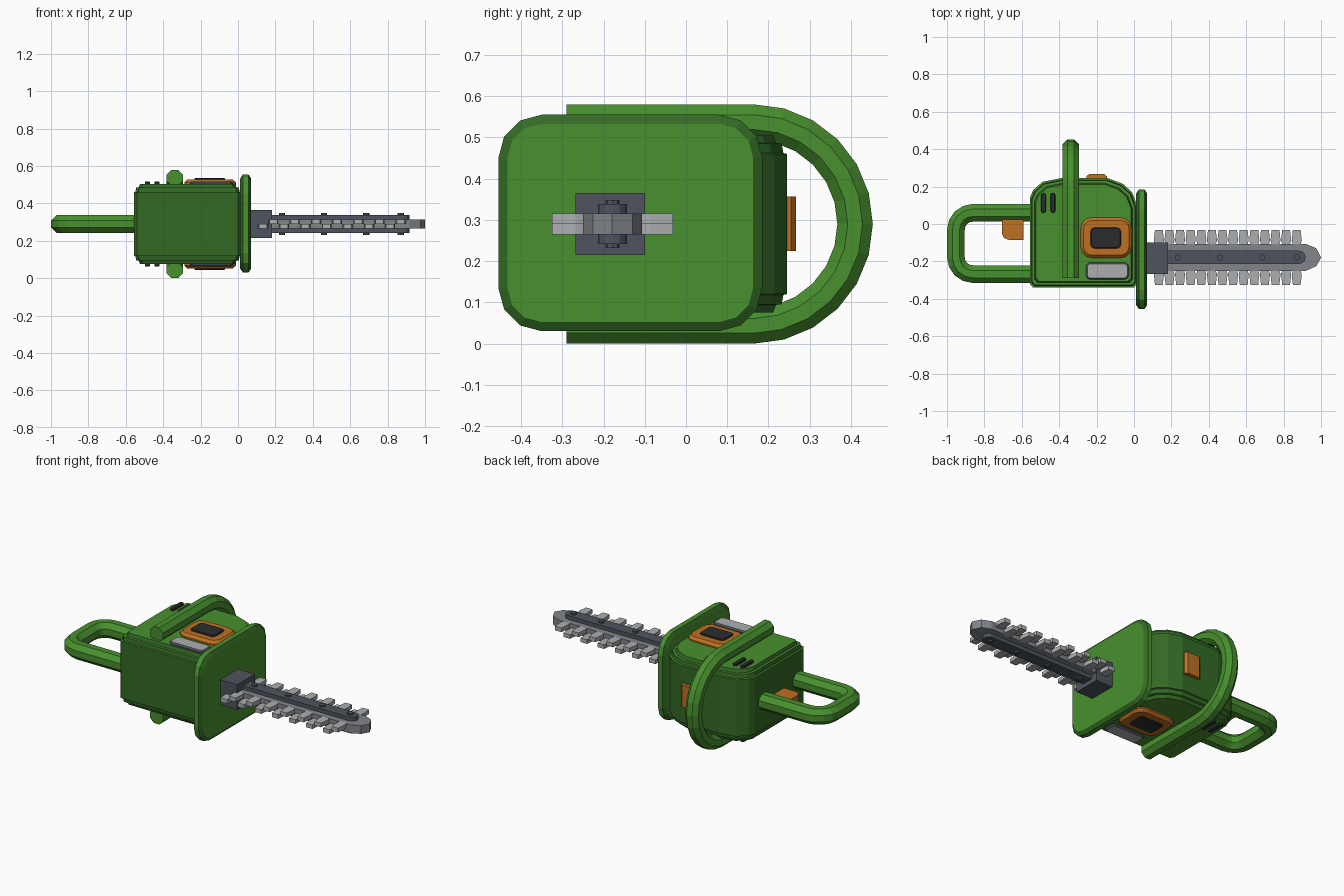
import bpy, bmesh, math
from mathutils import Vector

if "Cube" in bpy.data.objects:
    bpy.data.objects.remove(bpy.data.objects["Cube"])

ZC = 0.29  # mid height; the model mirrors above and below it


def material(name, r, g, b):
    m = bpy.data.materials.new(name)
    lin = [((c / 255 + 0.055) / 1.055) ** 2.4 for c in (r, g, b)]
    m.diffuse_color = (*lin, 1)
    m.use_nodes = True
    m.node_tree.nodes["Principled BSDF"].inputs["Base Color"].default_value = m.diffuse_color
    return m


GREEN = material("green", 72, 144, 46)
DARK_GREEN = material("dark green", 51, 106, 37)
ORANGE = material("orange", 190, 112, 34)
GREY = material("dark grey", 78, 85, 94)
STEEL = material("steel", 130, 133, 138)
SILVER = material("light grey", 172, 174, 176)
BLACK = material("black", 42, 44, 47)


def loft(name, rings, mats, rule=None):
    """Skin a list of equal-length point rings and cap both ends."""
    bm = bmesh.new()
    rows = [[bm.verts.new(p) for p in ring] for ring in rings]
    n = len(rows[0])
    for a, b in zip(rows, rows[1:]):
        for i in range(n):
            bm.faces.new((a[i], a[(i + 1) % n], b[(i + 1) % n], b[i]))
    bm.faces.new(rows[0][::-1])
    bm.faces.new(rows[-1])
    bmesh.ops.recalc_face_normals(bm, faces=bm.faces)
    bm.normal_update()
    if rule:
        for f in bm.faces:
            f.material_index = rule(f.normal)
    me = bpy.data.meshes.new(name)
    bm.to_mesh(me)
    bm.free()
    for m in mats:
        me.materials.append(m)
    ob = bpy.data.objects.new(name, me)
    bpy.context.collection.objects.link(ob)
    return ob


def rounded(u0, u1, v0, v1, r, seg=3):
    """Rounded rectangle outline."""
    pts = []
    for cu, cv, a0 in ((u1 - r, v1 - r, 0), (u0 + r, v1 - r, 90),
                       (u0 + r, v0 + r, 180), (u1 - r, v0 + r, 270)):
        for k in range(seg + 1):
            a = math.radians(a0 + 90 * k / seg)
            pts.append((cu + r * math.cos(a), cv + r * math.sin(a)))
    return pts


def slab(name, outline, z0, z1, mats, rule=None):
    return loft(name, [[(x, y, z) for x, y in outline] for z in (z0, z1)], mats, rule)


def pad(name, x0, x1, y0, y1, r, h0, h1, bev, mats, rule=None):
    """Bevelled pad on the top face and its mirror on the underside."""
    for side, s in (("top", 1), ("bottom", -1)):
        rings = [[(x, y, ZC + s * h) for x, y in
                  rounded(x0 + d, x1 - d, y0 + d, y1 - d, max(r - d, 0.004))]
                 for h, d in ((h0, 0), (h1 - bev, 0), (h1, bev))]
        loft(f"{name}_{side}", rings, mats, rule)


def tube(name, path, normal, r, mat):
    """Octagonal bar swept along a flat path."""
    normal, path, rings = Vector(normal), [Vector(p) for p in path], []
    for i, p in enumerate(path):
        d0 = (p - path[max(i - 1, 0)]).normalized()
        d1 = (path[min(i + 1, len(path) - 1)] - p).normalized()
        side = (d0 + d1).normalized().cross(normal)
        rings.append([p + r / math.cos(math.pi / 8) *
                      (side * math.cos(a) + normal * math.sin(a))
                      for a in [math.pi / 8 + k * math.pi / 4 for k in range(8)]])
    return loft(name, rings, [mat])


# Motor body with stepped panels above and below
outline = [(-0.54, -0.34), (0.0, -0.34), (0.017, -0.32), (0.017, 0.1), (-0.01, 0.17),
           (-0.06, 0.215), (-0.14, 0.245), (-0.39, 0.245), (-0.49, 0.225),
           (-0.54, 0.18), (-0.557, 0.14), (-0.557, -0.32)]
steps = [(1, 0.17), (0.97, 0.172), (0.955, 0.195), (0.91, 0.196), (0.885, 0.215)]
steps = [(s, -h) for s, h in steps[::-1]] + steps
loft("motor_body", [[(-0.27 + (x + 0.27) * s, -0.05 + (y + 0.05) * s, ZC + h)
                     for x, y in outline] for s, h in steps],
     [DARK_GREEN, GREEN], lambda n: int(abs(n.z) > 0.6))

# Front guard plate with bevelled rim
rings = []
for x, d in ((0.012, 0.022), (0.026, 0), (0.056, 0), (0.07, 0.022)):
    rings.append([(x, y, z) for y, z in
                  rounded(-0.455 + d, 0.185 - d, 0.03 + d, 0.555 - d, 0.105 - d)])
loft("hand_guard", rings, [GREEN, DARK_GREEN], lambda n: int(0.2 < abs(n.x) < 0.95))

# Wrap-around front handle
R = 0.247
path = [(-0.338, -0.29, ZC + R)]
for k in range(13):
    a = math.radians(90 - 15 * k)
    path.append((-0.338, 0.163 + R * math.cos(a), ZC + R * math.sin(a)))
path.append((-0.338, -0.29, ZC - R))
tube("front_handle", path, (1, 0, 0), 0.043, GREEN)

# Rear handle loop
path = [(-0.53, 0.06, ZC)]
for cy, a0 in ((-0.03, 90), (-0.178, 180)):
    for k in range(5):
        a = math.radians(a0 + 22.5 * k)
        path.append((-0.862 + 0.09 * math.cos(a), cy + 0.09 * math.sin(a), ZC))
path.append((-0.53, -0.268, ZC))
tube("rear_handle", path, (0, 0, 1), 0.047, GREEN)

# Trigger and rear button
slab("trigger", [(-0.705, 0.03), (-0.59, 0.03), (-0.59, -0.085), (-0.67, -0.085),
                 (-0.695, -0.075), (-0.705, -0.055)], ZC - 0.03, ZC + 0.03, [ORANGE])
slab("rear_button", [(-0.255, 0.23), (-0.145, 0.23), (-0.145, 0.255), (-0.16, 0.267),
                     (-0.24, 0.267), (-0.255, 0.255)], 0.225, 0.357, [ORANGE])

# Covers and vents on both faces
pad("air_cover", -0.285, -0.012, -0.182, 0.035, 0.06, 0.2, 0.238, 0.015, [ORANGE])
pad("air_filter", -0.232, -0.07, -0.13, -0.02, 0.02, 0.23, 0.246, 0.004, [BLACK])
pad("fuel_cover", -0.257, -0.028, -0.297, -0.205, 0.025, 0.17, 0.228, 0.008,
    [GREY, SILVER], lambda n: int(abs(n.z) > 0.9))
for i, x in enumerate((-0.484, -0.434)):
    pad(f"vent_{i + 1}", x - 0.013, x + 0.013, 0.06, 0.165, 0.012, 0.19, 0.228, 0.003, [BLACK])

# Bar mount, blade bar and centre rail
slab("bar_mount", [(0.06, -0.268), (0.182, -0.268), (0.182, -0.1), (0.06, -0.1)],
     0.215, 0.365, [GREY])
bar = [(0.15, -0.25), (0.92, -0.25), (0.975, -0.225), (1.0, -0.18), (0.975, -0.13),
       (0.92, -0.107), (0.15, -0.107)]
slab("blade_bar", bar, 0.265, 0.315, [STEEL])
slab("centre_rail", rounded(0.13, 0.917, -0.213, -0.143, 0.034), 0.242, 0.338, [GREY])
for i, x in enumerate((0.235, 0.46, 0.685, 0.87)):
    slab(f"rail_bolt_{i + 1}", [(x + 0.017 * math.cos(k * math.pi / 4),
                                 -0.178 + 0.017 * math.sin(k * math.pi / 4))
                                for k in range(8)], 0.232, 0.348, [GREY])

# Teeth, alternating between the upper and lower half of the bar
for i in range(14):
    x = 0.133 + i * 0.0567
    z0 = ZC if i % 2 else ZC - 0.025
    for side, s in (("back", 1), ("front", -1)):
        slab(f"tooth_{side}_{i + 1}",
             [(x + u, -0.178 + s * v) for u, v in
              ((-0.018, 0.06), (0.018, 0.06), (0.027, 0.09), (0.021, 0.147),
               (-0.021, 0.147), (-0.027, 0.09))], z0, z0 + 0.025, [SILVER])
